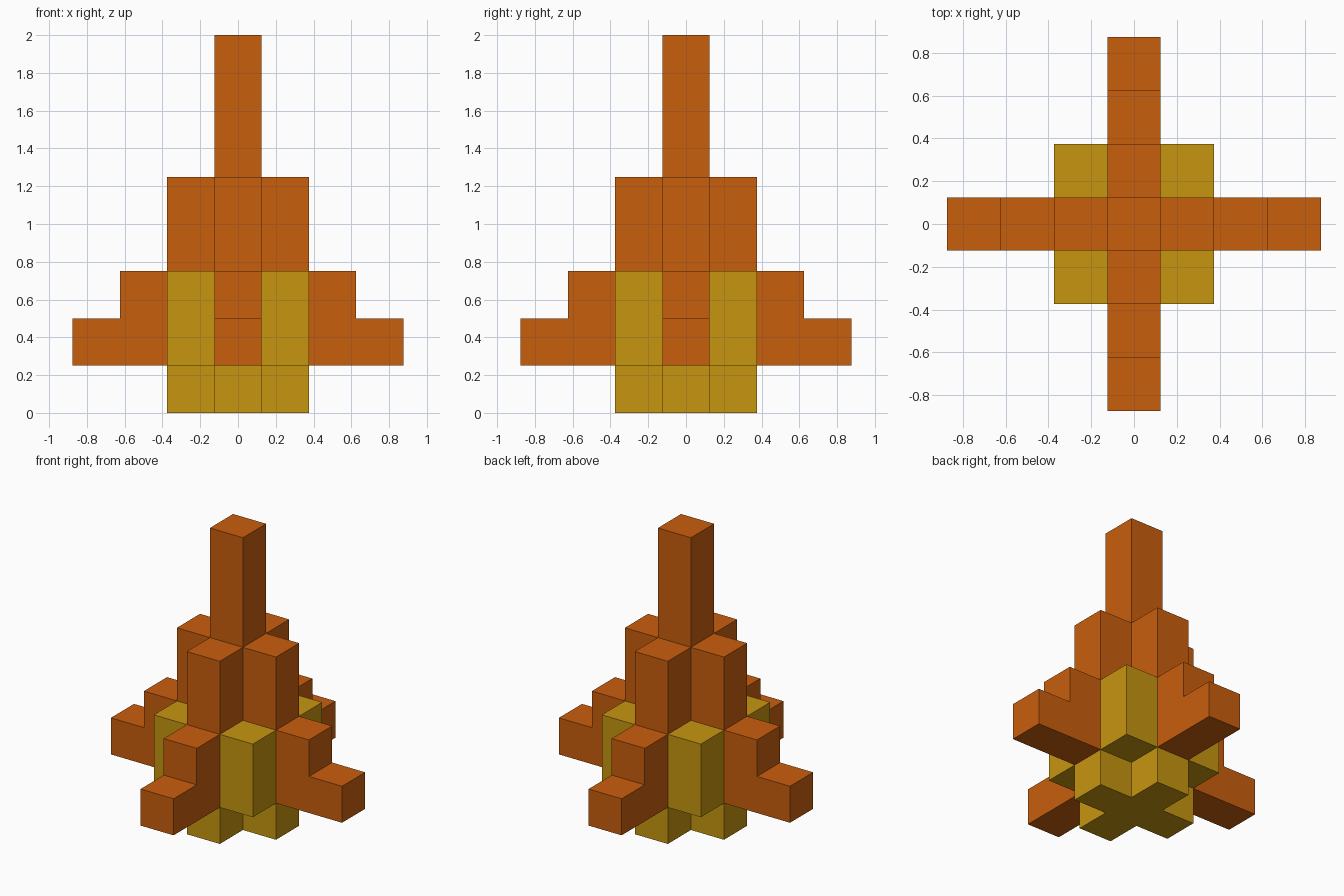
import bpy, bmesh, math
from mathutils import Matrix, Vector

if "Cube" in bpy.data.objects:
    bpy.data.objects.remove(bpy.data.objects["Cube"])

U = 0.25      # block unit
H = U / 2     # half block


def material(name, rgb):
    m = bpy.data.materials.new(name)
    m.diffuse_color = (*rgb, 1.0)
    m.use_nodes = True
    m.node_tree.nodes["Principled BSDF"].inputs["Base Color"].default_value = m.diffuse_color
    return m


ORANGE = material("burnt_orange", (0.584, 0.112, 0.004))
GOLD = material("dark_gold", (0.571, 0.301, 0.005))


def extrude(name, outline, direction, mat, turn=0.0):
    """Extrude a closed 3D outline along a vector, then turn it about z."""
    bm = bmesh.new()
    face = bm.faces.new([bm.verts.new(p) for p in outline])
    res = bmesh.ops.extrude_face_region(bm, geom=[face], use_keep_orig=True)
    moved = [e for e in res["geom"] if isinstance(e, bmesh.types.BMVert)]
    bmesh.ops.translate(bm, vec=Vector(direction), verts=moved)
    bmesh.ops.rotate(bm, cent=(0, 0, 0), verts=bm.verts,
                     matrix=Matrix.Rotation(turn, 3, 'Z'))
    bmesh.ops.recalc_face_normals(bm, faces=bm.faces)
    mesh = bpy.data.meshes.new(name)
    bm.to_mesh(mesh)
    bm.free()
    mesh.materials.append(mat)
    obj = bpy.data.objects.new(name, mesh)
    bpy.context.collection.objects.link(obj)
    return obj


def column(name, x, y, z0, z1, mat):
    square = [(x - H, y - H, z0), (x + H, y - H, z0),
              (x + H, y + H, z0), (x - H, y + H, z0)]
    return extrude(name, square, (0, 0, z1 - z0), mat)


# Plus-shaped foot
arm = [(3 * H, -H), (3 * H, H), (H, H)]
plus = []
for k in range(4):
    rot = Matrix.Rotation(k * math.pi / 2, 2)
    plus += [(*(rot @ Vector(p)), 0.0) for p in arm]
extrude("foot", plus, (0, 0, U), GOLD)

# Central spire
column("spire", 0, 0, U, 2.0, ORANGE)

# Gold columns between the fins
for sx in (-1, 1):
    for sy in (-1, 1):
        column("corner_column", sx * U, sy * U, U, 3 * U, GOLD)

# Four stepped fins
steps = [(H, U), (7 * H, U), (7 * H, 2 * U), (5 * H, 2 * U),
         (5 * H, 3 * U), (3 * H, 3 * U), (3 * H, 5 * U), (H, 5 * U)]
for k in range(4):
    extrude("stepped_fin", [(r, -H, z) for r, z in steps],
            (0, U, 0), ORANGE, k * math.pi / 2)
